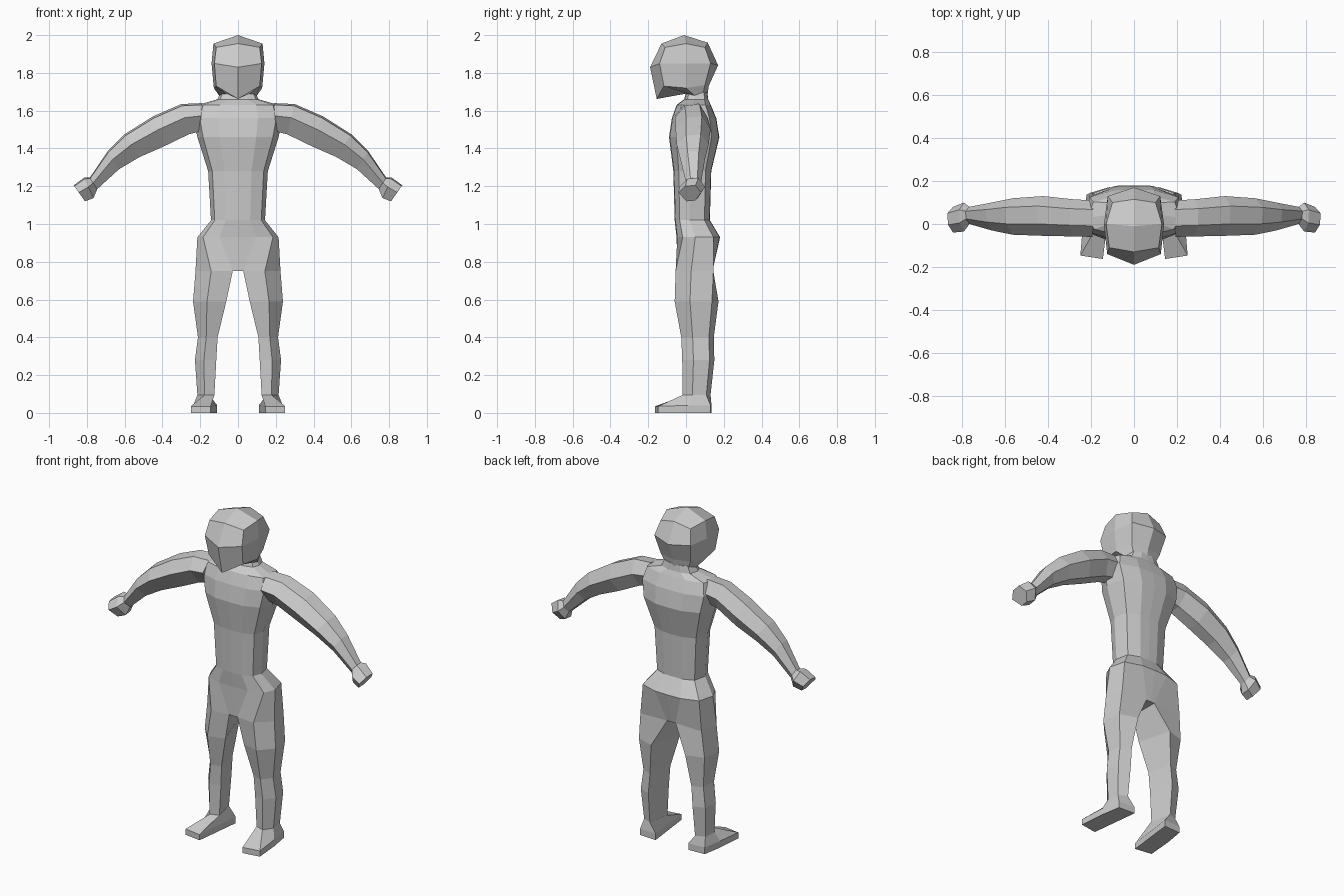
import bpy, bmesh

if "Cube" in bpy.data.objects:
    bpy.data.objects.remove(bpy.data.objects["Cube"])

skin = bpy.data.materials.new("plain_grey")
skin.diffuse_color = (0.6, 0.6, 0.6, 1)
skin.use_nodes = True
skin.node_tree.nodes["Principled BSDF"].inputs["Base Color"].default_value = skin.diffuse_color


def finish(name, bm):
    """Weld, orient, mirror across x and add to the scene."""
    bmesh.ops.remove_doubles(bm, verts=bm.verts, dist=0.0005)
    me = bpy.data.meshes.new(name)
    ob = bpy.data.objects.new(name, me)
    bpy.context.collection.objects.link(ob)
    # mirrored half, welded on the centre line
    geo = bm.verts[:] + bm.edges[:] + bm.faces[:]
    dup = bmesh.ops.duplicate(bm, geom=geo)["geom"]
    for v in dup:
        if isinstance(v, bmesh.types.BMVert):
            v.co.x = -v.co.x
    bmesh.ops.remove_doubles(bm, verts=bm.verts, dist=0.0005)
    bmesh.ops.recalc_face_normals(bm, faces=bm.faces)
    bm.to_mesh(me)
    bm.free()
    me.materials.append(skin)
    return ob


def loft(bm, rings, closed):
    """Bridge successive rings of points; returns vertex rows."""
    rows = [[bm.verts.new(p) for p in r] for r in rings]
    for a, b in zip(rows, rows[1:]):
        n = len(a)
        for i in range(n if closed else n - 1):
            j = (i + 1) % n
            bm.faces.new((a[i], a[j], b[j], b[i]))
    return rows


# ---- head: half rings from front centre round to back centre
bm = bmesh.new()
rows = loft(bm, [
    [(0, -.13, 1.955), (.115, -.11, 1.935), (.13, 0, 1.955), (.1, .1, 1.935), (0, .115, 1.96)],
    [(0, -.19, 1.83), (.125, -.14, 1.85), (.14, 0, 1.85), (.122, .13, 1.85), (0, .17, 1.84)],
    [(0, -.155, 1.662), (.115, -.117, 1.73), (.128, 0, 1.72), (.1, .1, 1.735), (0, .12, 1.73)],
    [(0, 0, 1.69), (.06, .0, 1.69), (.1, .045, 1.68), (.08, .09, 1.69), (0, .115, 1.69)],
], False)
crown = bm.verts.new((0, -.01, 2.0))
t = rows[0]
bm.faces.new((crown, t[2], t[1], t[0]))
bm.faces.new((crown, t[4], t[3], t[2]))
bm.faces.new(rows[-1])
finish("head", bm)

# ---- body: neck to crotch as half rings, then closed leg rings
# (z, half width, front y, back y)
TORSO = [
    (1.70, .09, 0, .115), (1.66, .11, -.01, .12), (1.63, .215, -.05, .135),
    (1.56, .235, -.075, .165), (1.46, .215, -.09, .182), (1.28, .158, -.067, .138),
    (1.02, .143, -.06, .13), (.93, .215, -.05, .185),
]


def torso_ring(z, w, f, b):
    d = b - f
    return [(0, f, z), (.45 * w, f + .004, z), (.86 * w, f + .14 * d, z),
            (w, f + .42 * d, z), (.88 * w, b - .17 * d, z),
            (.4 * w, b - .03 * d, z), (0, b - .02 * d, z)]


def leg_ring(z, xi, xo, f, b):
    w, d = xo - xi, b - f
    return [(xi, f + .12 * d, z), (xi + .58 * w, f, z), (xo, f + .35 * d, z),
            (xo - .1 * w, b - .15 * d, z), (xi + .3 * w, b, z)]


bm = bmesh.new()
crotch = leg_ring(.75, .028, .225, -.055, .18)
crotch[0] = (.028, -.045, .75)
crotch[4] = (.028, .14, .75)
crotch_half = [(0, -.045, .75)] + crotch + [(0, .14, .75)]
rows = loft(bm, [torso_ring(*r) for r in TORSO] + [crotch_half], False)
bm.faces.new(rows[0])
c = rows[-1]
bm.faces.new((c[0], c[1], c[5], c[6]))

# legs and feet
sole = [(.145, -.163), (.25, -.147), (.237, .01), (.217, .13), (.11, .135)]
legs = [crotch,
        leg_ring(.59, .062, .238, -.06, .172),
        leg_ring(.40, .108, .212, -.025, .147),
        leg_ring(.28, .115, .228, -.02, .15),
        leg_ring(.095, .125, .215, -.018, .13),
        [(x, y, z) for (x, y), z in zip(sole, (.035, .035, .04, .04, .04))],
        [(x, y, 0) for x, y in sole]]
rows = loft(bm, legs, True)
bm.faces.new(rows[-1])
finish("body_and_legs", bm)

# ---- arms: sections from shoulder to fist
# (top x, top z, bottom x, bottom z, front y, back y)
ARM = [
    (.19, 1.64, .20, 1.49, -.06, .11), (.30, 1.635, .26, 1.475, -.058, .115),
    (.45, 1.57, .39, 1.412, -.055, .13), (.60, 1.475, .52, 1.355, -.05, .12),
    (.69, 1.385, .63, 1.29, -.03, .10), (.785, 1.245, .745, 1.185, 0, .08),
    (.815, 1.245, .765, 1.137, -.035, .10), (.87, 1.205, .81, 1.12, -.04, .08),
]
SECTION = [(0, .75), (.06, .3), (.45, 0), (1, .35), (.95, .75), (.45, 1)]
bm = bmesh.new()
rows = loft(bm, [[(tx + (bx - tx) * t, f + (b - f) * s, tz + (bz - tz) * t)
                  for t, s in SECTION] for tx, tz, bx, bz, f, b in ARM], True)
bm.faces.new(rows[0])
bm.faces.new(rows[-1])
finish("arms", bm)
